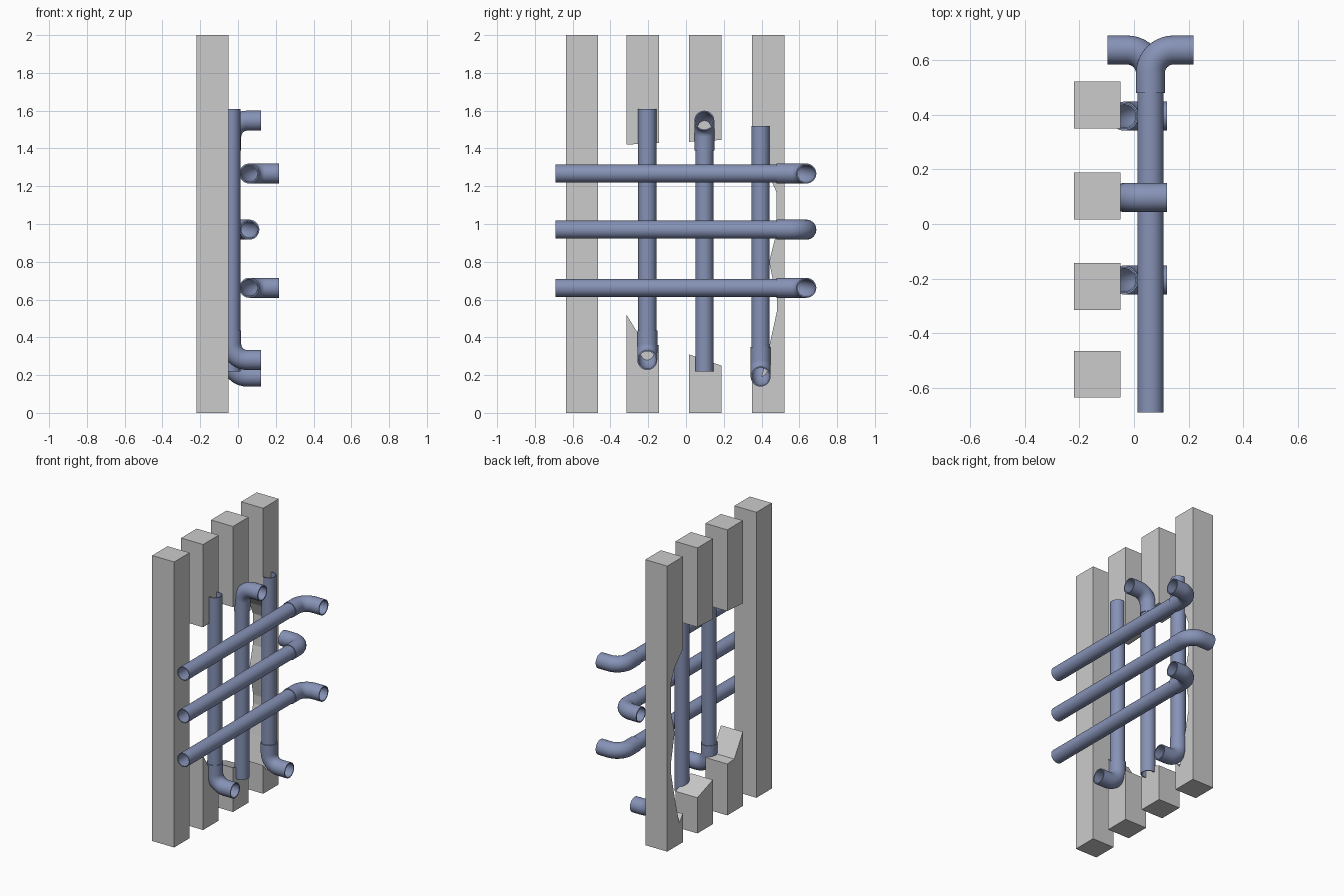
import bpy, bmesh, math
from mathutils import Vector

if "Cube" in bpy.data.objects:
    bpy.data.objects.remove(bpy.data.objects["Cube"])

blue = bpy.data.materials.new("pipe_blue")
blue.diffuse_color = (0.24, 0.29, 0.47, 1)
blue.use_nodes = True
blue.node_tree.nodes["Principled BSDF"].inputs["Base Color"].default_value = blue.diffuse_color

POST_X0, POST_X1 = -0.22, -0.05
SIDES = 32


def new_object(name, bm, material=None):
    bmesh.ops.recalc_face_normals(bm, faces=bm.faces)
    mesh = bpy.data.meshes.new(name)
    bm.to_mesh(mesh)
    bm.free()
    obj = bpy.data.objects.new(name, mesh)
    bpy.context.collection.objects.link(obj)
    if material:
        mesh.materials.append(material)
    return obj


def plank(name, outline):
    """Extrude a y/z outline through the thickness of a post."""
    bm = bmesh.new()
    face = bm.faces.new([bm.verts.new((POST_X0, y, z)) for y, z in outline])
    ext = bmesh.ops.extrude_face_region(bm, geom=[face])
    verts = [v for v in ext["geom"] if isinstance(v, bmesh.types.BMVert)]
    bmesh.ops.translate(bm, verts=verts, vec=(POST_X1 - POST_X0, 0, 0))
    return new_object(name, bm)


def tube(name, path, radius, wall, side):
    """Open hollow tube swept along a planar path; side is the plane normal."""
    bm = bmesh.new()
    pts = [Vector(p) for p in path]
    side = Vector(side).normalized()
    n = len(pts)
    loops = []
    for r in (radius, radius - wall):
        rings = []
        for i, p in enumerate(pts):
            t = (pts[min(i + 1, n - 1)] - pts[max(i - 1, 0)]).normalized()
            up = t.cross(side)
            rings.append([bm.verts.new(p + r * (math.cos(a) * side + math.sin(a) * up))
                          for a in (2 * math.pi * k / SIDES for k in range(SIDES))])
        loops.append(rings)
    outer, inner = loops
    pairs = [(outer[i], outer[i + 1]) for i in range(n - 1)]
    pairs += [(inner[i + 1], inner[i]) for i in range(n - 1)]
    pairs += [(inner[0], outer[0]), (outer[-1], inner[-1])]
    for a, b in pairs:
        for k in range(SIDES):
            j = (k + 1) % SIDES
            bm.faces.new((a[k], a[j], b[j], b[k]))
    obj = new_object(name, bm, blue)
    bpy.ops.object.select_all(action="DESELECT")
    obj.select_set(True)
    bpy.context.view_layer.objects.active = obj
    bpy.ops.object.shade_smooth_by_angle(angle=math.radians(40))
    return obj


def elbow(name, corner, a, b, leg=0.157, bend=0.085):
    """Right-angle fitting with legs along directions a and b from the corner."""
    c, a, b = Vector(corner), Vector(a), Vector(b)
    centre = c + bend * (a + b)
    path = [c + leg * a]
    for i in range(11):
        t = math.pi / 2 * i / 10
        path.append(centre - bend * (math.cos(t) * b + math.sin(t) * a))
    path.append(c + leg * b)
    tube(name, path, 0.053, 0.007, a.cross(b))


# Wooden posts: one whole, two broken through, one with a ragged bite
plank("post_1", [(-0.635, 0), (-0.465, 0), (-0.465, 2), (-0.635, 2)])
plank("post_2_lower", [(-0.315, 0), (-0.143, 0), (-0.143, 0.36), (-0.22, 0.365), (-0.315, 0.52)])
plank("post_2_upper", [(-0.315, 1.42), (-0.143, 1.43), (-0.143, 2), (-0.315, 2)])
plank("post_3_lower", [(0.016, 0), (0.188, 0), (0.188, 0.25), (0.016, 0.31)])
plank("post_3_upper", [(0.016, 1.435), (0.188, 1.445), (0.188, 2), (0.016, 2)])
plank("post_4", [(0.35, 0), (0.522, 0), (0.522, 2), (0.35, 2), (0.35, 1.35), (0.44, 1.26),
                 (0.478, 1.17), (0.478, 0.95), (0.44, 0.80), (0.482, 0.60), (0.482, 0.54),
                 (0.44, 0.35), (0.39, 0.15), (0.35, 0.20)])

# Vertical pipes: y, elbow corner height, open end height
VX = -0.036
for i, (y, zc, ze) in enumerate([(-0.205, 0.28, 1.61), (0.097, 1.547, 0.22), (0.395, 0.192, 1.52)], 1):
    s = 1 if ze > zc else -1
    tube(f"vertical_pipe_{i}", [(VX, y, zc + s * 0.1), (VX, y, ze)], 0.048, 0.006, (1, 0, 0))
    elbow(f"vertical_elbow_{i}", (VX, y, zc), (0, 0, s), (1, 0, 0))

# Horizontal pipes: height and the way the elbow turns
HX, HY = 0.06, 0.637
for i, (z, d) in enumerate([(1.267, 1), (0.97, -1), (0.662, 1)], 1):
    tube(f"horizontal_pipe_{i}", [(HX, -0.69, z), (HX, HY - 0.1, z)], 0.048, 0.006, (1, 0, 0))
    elbow(f"horizontal_elbow_{i}", (HX, HY, z), (0, -1, 0), (d, 0, 0))
